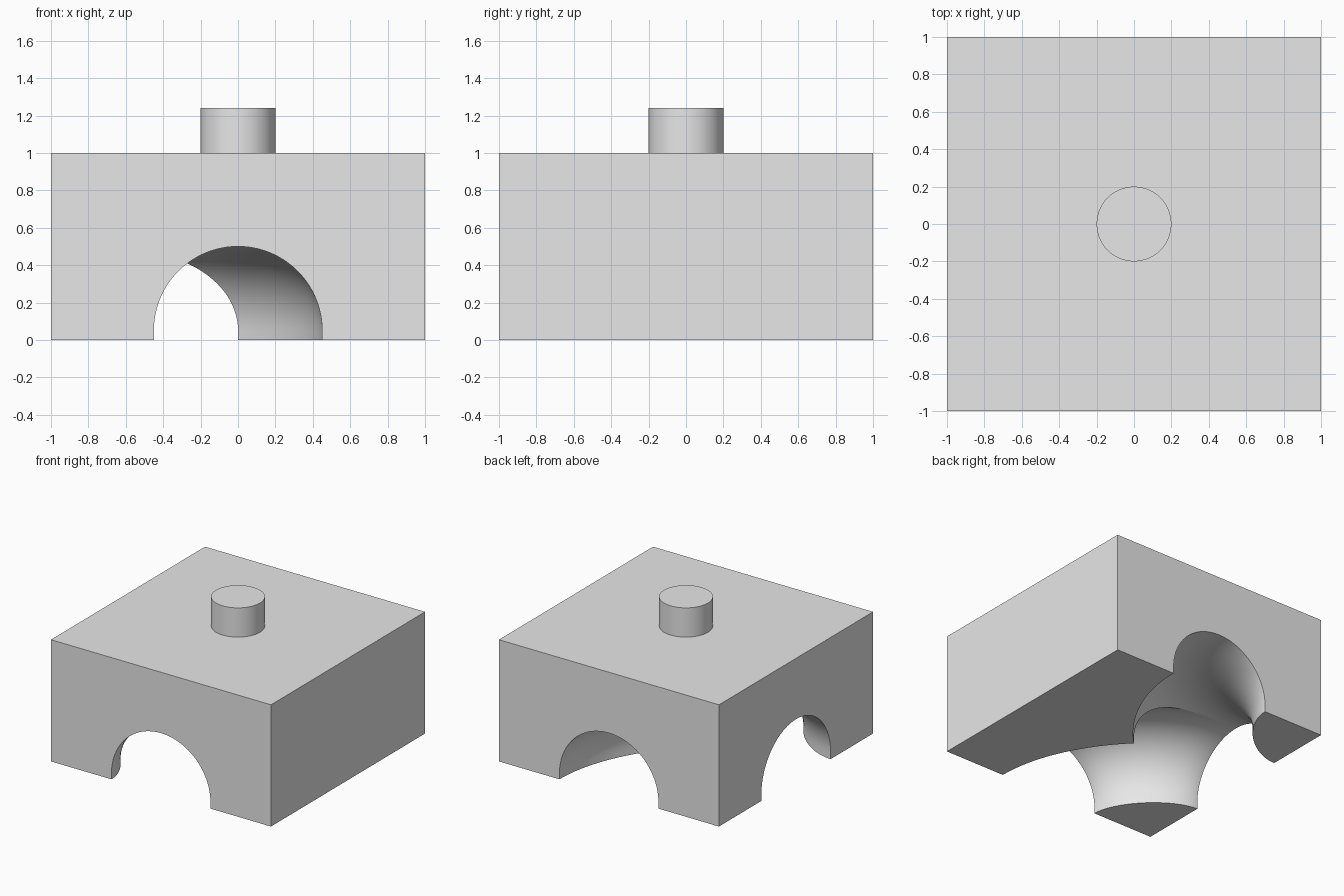
import bpy, bmesh, math
from mathutils import Vector
from mathutils.geometry import interpolate_bezier

cube = bpy.data.objects.get("Cube")
if cube:
    bpy.data.objects.remove(cube, do_unlink=True)

GREY = (0.8, 0.8, 0.8, 1)
grey = bpy.data.materials.new("light grey")
grey.use_nodes = True
grey.diffuse_color = GREY
grey.node_tree.nodes["Principled BSDF"].inputs["Base Color"].default_value = GREY


def add_object(name, bm):
    bmesh.ops.recalc_face_normals(bm, faces=bm.faces)
    mesh = bpy.data.meshes.new(name)
    bm.to_mesh(mesh)
    bm.free()
    mesh.materials.append(grey)
    obj = bpy.data.objects.new(name, mesh)
    bpy.context.collection.objects.link(obj)
    return obj


def finish(obj):
    """Apply modifiers and smooth the curved faces."""
    bpy.ops.object.select_all(action='DESELECT')
    obj.select_set(True)
    bpy.context.view_layer.objects.active = obj
    for mod in list(obj.modifiers):
        bpy.ops.object.modifier_apply(modifier=mod.name)
    bpy.ops.object.shade_smooth_by_angle(angle=math.radians(20))


# Tunnel cutter: an arch swept along a quarter bend from the front to the side
RADIUS, SPRING, HANDLE, STEPS = 0.45, 0.05, 0.485, 48
arch = [(RADIUS, -0.2)]
arch += [(RADIUS * math.cos(a), SPRING + RADIUS * math.sin(a))
         for a in (math.pi * i / STEPS for i in range(STEPS + 1))]
arch.append((-RADIUS, -0.2))

path = interpolate_bezier(Vector((0, -1, 0)), Vector((0, HANDLE - 1, 0)),
                          Vector((HANDLE - 1, 0, 0)), Vector((-1, 0, 0)), STEPS + 1)
path = [Vector((0, -1.2, 0))] + path + [Vector((-1.2, 0, 0))]

bm = bmesh.new()
rings = []
for i, point in enumerate(path):
    if i < 2:
        along = Vector((0, 1, 0))
    elif i >= len(path) - 2:
        along = Vector((-1, 0, 0))
    else:
        along = (path[i + 1] - path[i - 1]).normalized()
    side = Vector((along.y, -along.x, 0))
    rings.append([bm.verts.new(point + side * u + Vector((0, 0, z))) for u, z in arch])
count = len(arch)
for a, b in zip(rings, rings[1:]):
    for j in range(count):
        k = (j + 1) % count
        bm.faces.new((a[j], a[k], b[k], b[j]))
bm.faces.new(rings[0])
bm.faces.new(rings[-1])
cutter = add_object("tunnel_cutter", bm)

# Block: cut the front bend, then mirror the front half to the back
bm = bmesh.new()
bmesh.ops.create_cube(bm, size=2)
bmesh.ops.scale(bm, vec=(1, 1, 0.5), verts=bm.verts)
bmesh.ops.translate(bm, vec=(0, 0, 0.5), verts=bm.verts)
block = add_object("tunnel_block", bm)
cut = block.modifiers.new("tunnel", 'BOOLEAN')
cut.operation = 'DIFFERENCE'
cut.solver = 'EXACT'
cut.object = cutter
mirror = block.modifiers.new("mirror", 'MIRROR')
mirror.use_axis = (False, True, False)
mirror.use_bisect_axis = (False, True, False)
mirror.use_bisect_flip_axis = (False, True, False)
finish(block)
cutter.hide_render = True
cutter.hide_set(True)
bpy.data.objects.remove(cutter, do_unlink=True)

# Round peg on top
bm = bmesh.new()
bmesh.ops.create_cone(bm, cap_ends=True, segments=64, radius1=0.2, radius2=0.2, depth=0.24)
bmesh.ops.translate(bm, vec=(0, 0, 1.12), verts=bm.verts)
finish(add_object("top_peg", bm))
